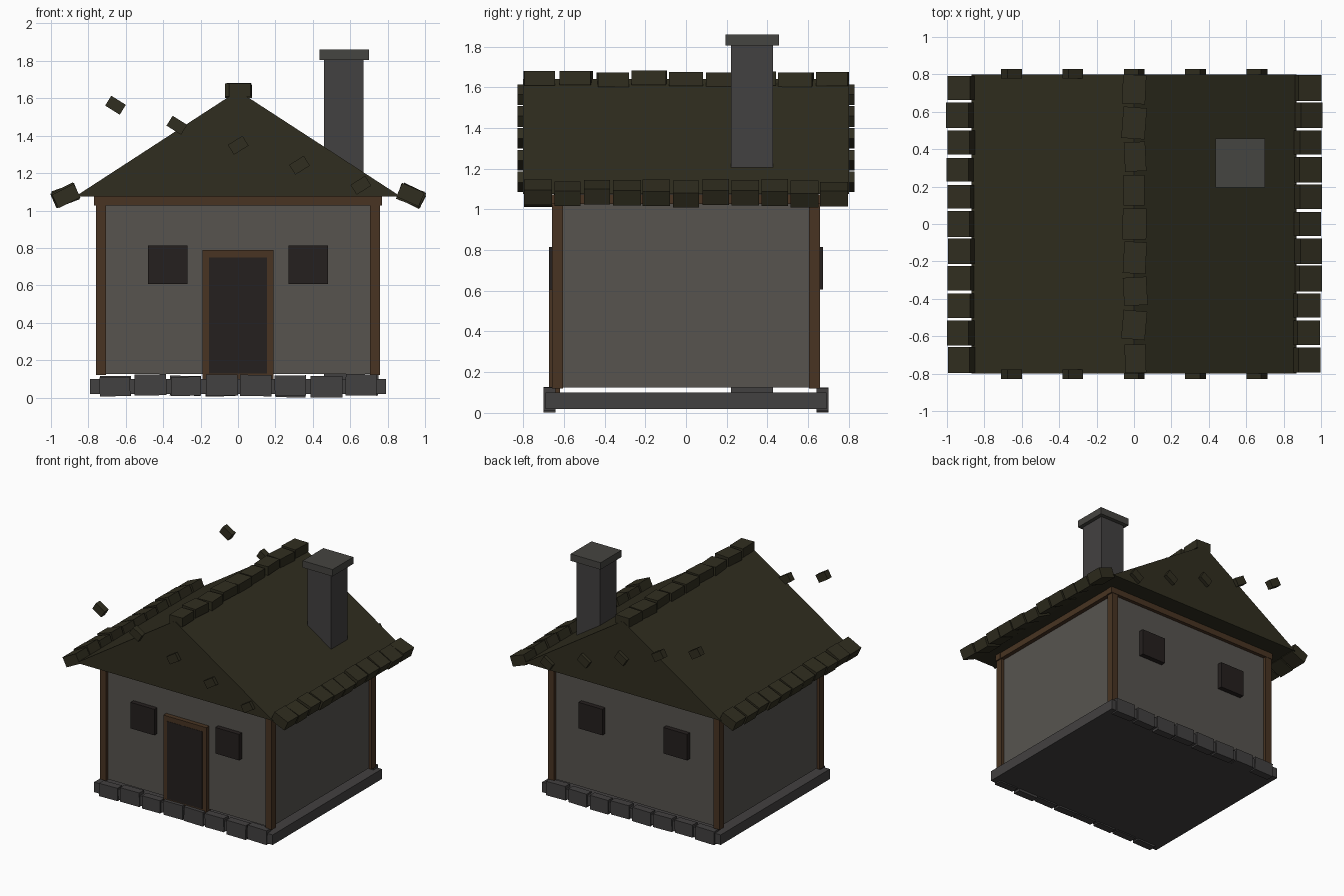
import bpy, bmesh, random
from math import radians
from mathutils import Matrix, Vector, Euler

if "Cube" in bpy.data.objects:
    bpy.data.objects.remove(bpy.data.objects["Cube"])

random.seed(4)


def material(name, r, g, b):
    m = bpy.data.materials.new(name)
    m.diffuse_color = (r, g, b, 1)
    m.use_nodes = True
    m.node_tree.nodes["Principled BSDF"].inputs["Base Color"].default_value = m.diffuse_color
    return m


ROOF = material("roof_shingle", 0.030, 0.027, 0.014)
WALL = material("plaster", 0.095, 0.088, 0.078)
STONE = material("stone", 0.055, 0.052, 0.052)
CAP = material("cap_stone", 0.060, 0.058, 0.052)
WOOD = material("timber", 0.065, 0.034, 0.016)
DARK = material("dark_opening", 0.018, 0.014, 0.013)


def finish(name, bm, mat):
    me = bpy.data.meshes.new(name)
    bm.to_mesh(me)
    bm.free()
    me.materials.append(mat)
    ob = bpy.data.objects.new(name, me)
    bpy.context.collection.objects.link(ob)
    return ob


def add_box(bm, centre, size, rot=(0, 0, 0)):
    m = Matrix.LocRotScale(Vector(centre), Euler(rot), Vector(size))
    bmesh.ops.create_cube(bm, size=1, matrix=m)


def box(name, x, y, z, mat):
    """Box given by its (min, max) on each axis."""
    bm = bmesh.new()
    add_box(bm, [(a + b) / 2 for a, b in (x, y, z)], [b - a for a, b in (x, y, z)])
    return finish(name, bm, mat)


def jit(a):
    return random.uniform(-a, a)


# Foundation slab with a row of rough stones along front and back
box("foundation", (-0.79, 0.79), (-0.69, 0.69), (0.02, 0.10), STONE)
for side, label in ((-1, "front"), (1, "back")):
    bm = bmesh.new()
    for i in range(8):
        add_box(bm, (-0.655 + i * 0.188 + jit(0.006), side * 0.67, 0.063 + jit(0.006)),
                (0.165 + jit(0.008), 0.06, 0.108 + jit(0.008)),
                (0, jit(0.02), 0))
    finish(label + "_foundation_stones", bm, STONE)

# Walls, corner posts and top beams
box("walls", (-0.735, 0.735), (-0.635, 0.635), (0.125, 1.08), WALL)
for sx in (-1, 1):
    for sy in (-1, 1):
        bm = bmesh.new()
        add_box(bm, (sx * 0.732, sy * 0.632, 0.575), (0.055, 0.055, 0.91))
        finish("corner_post", bm, WOOD)
for s in (-1, 1):
    bm = bmesh.new()
    add_box(bm, (0, s * 0.635, 1.05), (1.54, 0.055, 0.048))
    finish("gable_beam", bm, WOOD)
    bm = bmesh.new()
    add_box(bm, (s * 0.737, 0, 1.05), (0.06, 1.27, 0.048))
    finish("eave_beam", bm, WOOD)

# Door and windows
box("door_frame", (-0.19, 0.19), (-0.672, -0.62), (0.10, 0.79), WOOD)
box("door", (-0.155, 0.155), (-0.674, -0.63), (0.13, 0.75), DARK)
for sy, label in ((-1, "front"), (1, "back")):
    for sx in (-1, 1):
        bm = bmesh.new()
        add_box(bm, (sx * 0.375, sy * 0.65, 0.71), (0.21, 0.045, 0.208))
        finish(label + "_window", bm, DARK)

# Solid gabled roof
bm = bmesh.new()
face = bm.faces.new([bm.verts.new((x, -0.8, z)) for x, z in
                     ((-0.87, 1.075), (0.87, 1.075), (0, 1.64))])
ext = bmesh.ops.extrude_face_region(bm, geom=[face])["geom"]
bmesh.ops.translate(bm, vec=(0, 1.6, 0),
                    verts=[g for g in ext if isinstance(g, bmesh.types.BMVert)])
bmesh.ops.recalc_face_normals(bm, faces=bm.faces)
finish("roof", bm, ROOF)

# Eave shingles, a tilted row on each side
for s, label in ((-1, "left"), (1, "right")):
    bm = bmesh.new()
    for i in range(11):
        add_box(bm, (s * (0.925 + jit(0.006)), -0.727 + i * 0.1454, 1.08 + jit(0.006)),
                (0.13, 0.132 + jit(0.006), 0.08),
                (0, s * radians(24 + jit(5)), 0))
    finish(label + "_eave_shingles", bm, ROOF)

# Ridge shingles
bm = bmesh.new()
for i in range(9):
    add_box(bm, (jit(0.008), -0.72 + i * 0.18, 1.642 + jit(0.006)),
            (0.12 + jit(0.008), 0.16 + jit(0.012), 0.07), (0, 0, jit(0.09)))
finish("ridge_shingles", bm, ROOF)

# Descending line of loose shingles across each gable
for sy, label in ((-1, "front"), (1, "back")):
    bm = bmesh.new()
    for i in range(5):
        tilt = radians(32 if i < 2 else -32)
        add_box(bm, (-0.655 + i * 0.328, sy * 0.803, 1.563 - i * 0.107),
                (0.092, 0.05, 0.062), (0, tilt, 0))
    finish(label + "_gable_shingles", bm, ROOF)

# Chimney runs down through the house
box("chimney", (0.46, 0.67), (0.22, 0.427), (0.06, 1.81), STONE)
box("chimney_cap", (0.435, 0.70), (0.195, 0.458), (1.805, 1.86), CAP)
